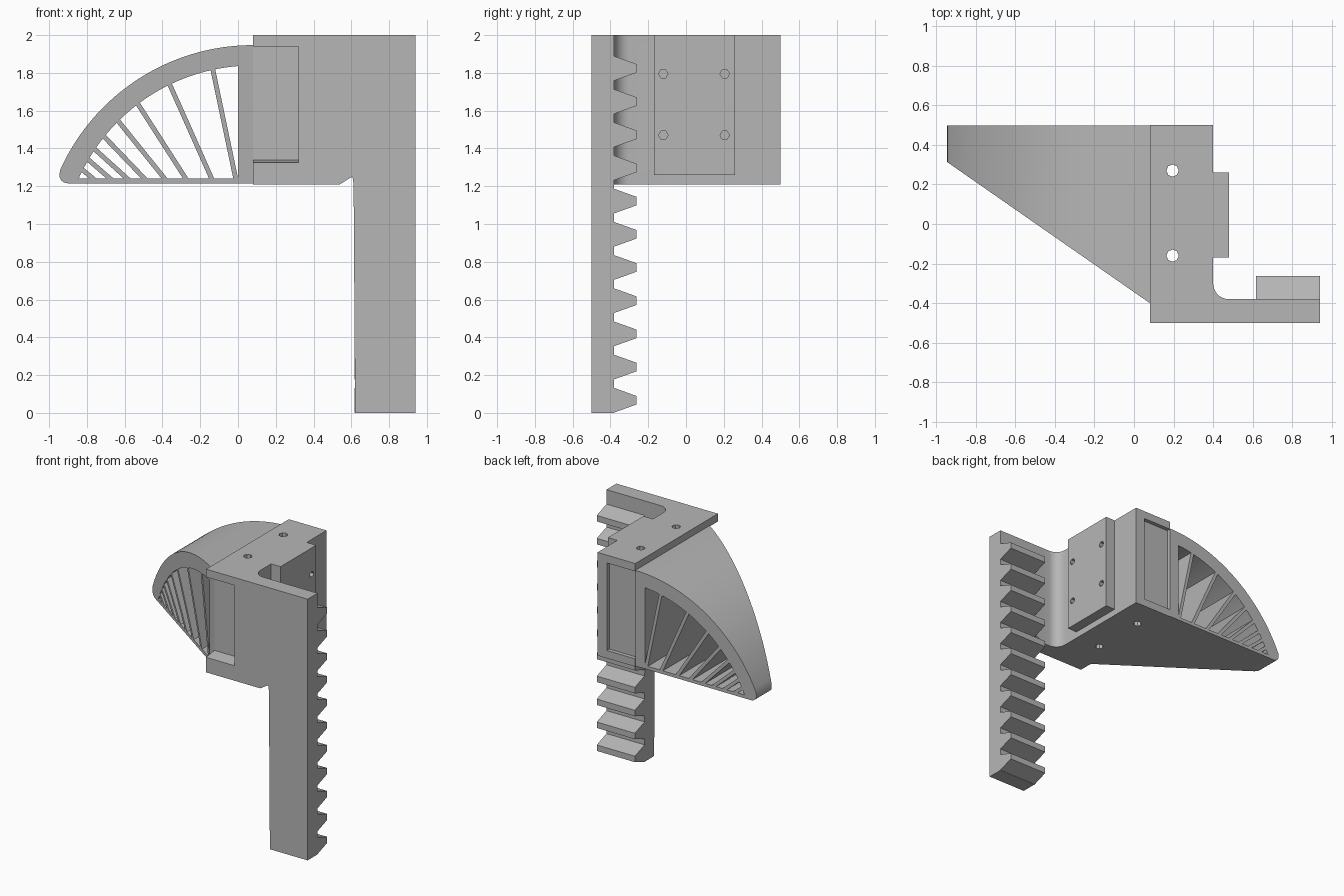
import bpy, bmesh, math
from mathutils import Vector

cube = bpy.data.objects.get("Cube")
if cube:
    bpy.data.objects.remove(cube, do_unlink=True)

grey = bpy.data.materials.new("plain grey")
grey.use_nodes = True
grey.diffuse_color = (0.47, 0.47, 0.47, 1)
grey.node_tree.nodes["Principled BSDF"].inputs["Base Color"].default_value = (0.47, 0.47, 0.47, 1)

# Ways to lay a flat profile (u, v) in space at depth w
PLAN = lambda u, v, w: (u, v, w)
FRONT = lambda u, v, w: (u, w, v)
SIDE = lambda u, v, w: (w, u, v)


def prism(name, profile, place, start, end):
    """Extrude a closed profile; start may be a function of u for a slanted end."""
    first = start if callable(start) else lambda u: start
    bm = bmesh.new()
    a = [bm.verts.new(place(u, v, first(u))) for u, v in profile]
    b = [bm.verts.new(place(u, v, end)) for u, v in profile]
    bm.faces.new(a)
    bm.faces.new(b)
    n = len(profile)
    for i in range(n):
        j = (i + 1) % n
        bm.faces.new((a[i], a[j], b[j], b[i]))
    bmesh.ops.recalc_face_normals(bm, faces=bm.faces)
    mesh = bpy.data.meshes.new(name)
    bm.to_mesh(mesh)
    bm.free()
    mesh.materials.append(grey)
    obj = bpy.data.objects.new(name, mesh)
    bpy.context.collection.objects.link(obj)
    return obj


def rect(u0, u1, v0, v1):
    return [(u0, v0), (u1, v0), (u1, v1), (u0, v1)]


def arc(cx, cy, r, start, end, steps):
    angles = [math.radians(start + (end - start) * i / steps) for i in range(steps + 1)]
    return [(cx + r * math.cos(t), cy + r * math.sin(t)) for t in angles]


def cut(obj, cutters):
    """Subtract the cutters and bake the result into the mesh."""
    for c in cutters:
        mod = obj.modifiers.new("cut", "BOOLEAN")
        mod.operation = "DIFFERENCE"
        mod.solver = "EXACT"
        mod.object = c
    graph = bpy.context.evaluated_depsgraph_get()
    mesh = bpy.data.meshes.new_from_object(obj.evaluated_get(graph))
    obj.modifiers.clear()
    obj.data = mesh


def smooth(obj):
    bpy.ops.object.select_all(action="DESELECT")
    obj.select_set(True)
    bpy.context.view_layer.objects.active = obj
    bpy.ops.object.shade_smooth_by_angle(angle=math.radians(25))


# Main block with a filleted inner corner
low, top = 1.21, 2.0
block = prism("main_block",
              [(0.08, -0.5), (0.54, -0.5), (0.54, -0.38)]
              + arc(0.48, -0.30, 0.08, 270, 180, 8)
              + [(0.40, 0.5), (0.08, 0.5)], PLAN, low, top)

# Raised mounting pad on the block's side
pad = prism("mounting_pad", rect(-0.17, 0.26, 1.26, top), SIDE, 0.39, 0.48)

# Cutters: front pocket, shallow back pocket, bolt holes
front_pocket = prism("front_pocket_cutter",
                     [(-0.6, 1.31), (-0.40, 1.34), (-0.40, 1.94), (-0.6, 1.94)],
                     SIDE, 0.0, 0.32)
back_pocket = prism("back_pocket_cutter", rect(0.0, 0.32, 1.27, 1.94), FRONT, 0.47, 0.6)
bolts = [prism("bolt_cutter", arc(0.195, y, 0.031, 0, 315, 7), PLAN, 1.1, 2.1)
         for y in (-0.16, 0.27)]
screws = [prism("screw_cutter", arc(y, z, 0.025, 0, 300, 5), SIDE, 0.30, 0.6)
          for y in (-0.12, 0.205) for z in (1.47, 1.795)]
cut(block, [front_pocket, back_pocket] + bolts + screws)
cut(pad, screws)
for c in [front_pocket, back_pocket] + bolts + screws:
    bpy.data.objects.remove(c, do_unlink=True)
smooth(block)

# Long front bar carrying the rack, with a small relief notch
prism("rack_bar", [(0.54, low), (0.595, 1.245), (0.606, 1.25), (0.612, low),
                   (0.62, 0), (0.94, 0), (0.94, top), (0.54, top)], FRONT, -0.5, -0.38)

# Rack teeth
for i in range(11):
    z = 0.067 + 0.1757 * i
    prism("rack_tooth", [(-0.39, z - 0.066), (-0.383, z - 0.066), (-0.263, z - 0.023),
                         (-0.263, z + 0.023), (-0.383, z + 0.066), (-0.39, z + 0.066)],
          SIDE, 0.617, 0.94)

# Fan-shaped wing: every piece shares the slanted front end
slant = lambda x: -0.40 + (0.08 - x) * 0.696
back = 0.498
cx, cz, outer, inner = 0.08, 0.827, 1.12, 1.012
floor = 1.215

rim = prism("wing_rim", arc(cx, cz, outer, 90, 156, 40)
            + [(-0.945, 1.25), (-0.935, 1.23), (-0.92, 1.219), (-0.9, floor), (-0.83, floor)]
            + arc(cx, cz, inner, 156, 90, 40), FRONT, slant, back)
smooth(rim)
prism("wing_base", rect(-0.9, 0.08, floor, 1.24), FRONT, slant, back)
prism("wing_post", rect(0.0, 0.08, floor, 1.86), FRONT, slant, back)

# Spokes between base and rim, given by foot x and head x
spokes = [(-0.01, -0.135), (-0.135, -0.365), (-0.27, -0.535), (-0.38, -0.64),
          (-0.485, -0.715), (-0.575, -0.765), (-0.665, -0.80), (-0.755, -0.83)]
for foot, head in spokes:
    a = Vector((foot, 1.23))
    b = Vector((head, cz + math.sqrt((inner + 0.01) ** 2 - (head - cx) ** 2)))
    d = (b - a).normalized()
    side = Vector((-d.y, d.x)) * 0.0125
    prism("wing_spoke", [tuple(p) for p in (a - side, a + side, b + side, b - side)],
          FRONT, slant, back)
